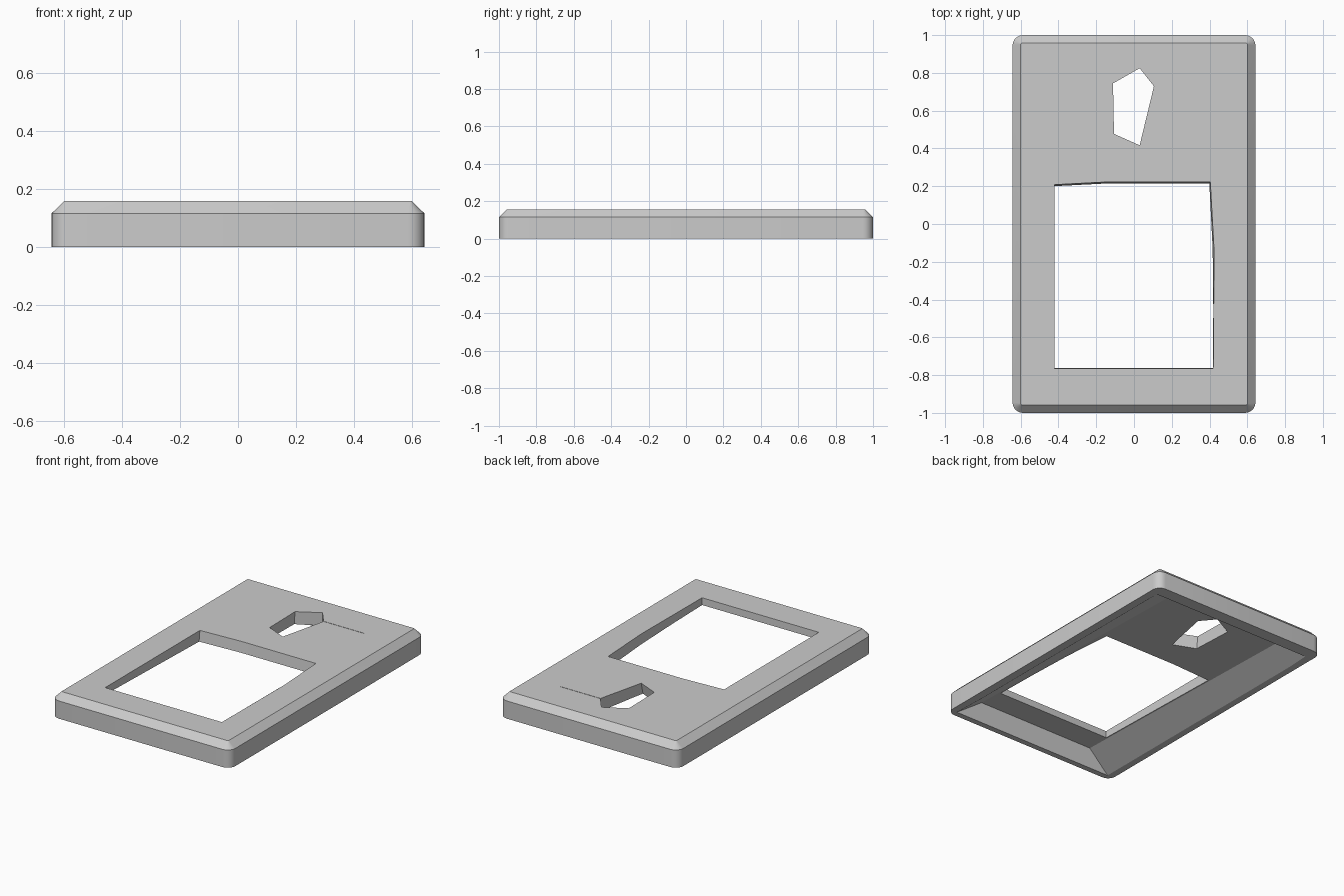
import bpy, bmesh, math

cube = bpy.data.objects.get("Cube")
if cube:
    bpy.data.objects.remove(cube, do_unlink=True)

grey = bpy.data.materials.new("plain grey")
grey.use_nodes = True
grey.diffuse_color = (0.6, 0.6, 0.6, 1)
grey.node_tree.nodes["Principled BSDF"].inputs["Base Color"].default_value = (0.6, 0.6, 0.6, 1)


def rounded_rect(hx, hy, radius, z, steps=6):
    """Counter-clockwise outline of a rounded rectangle at height z."""
    points = []
    for corner, (sx, sy) in enumerate([(1, 1), (-1, 1), (-1, -1), (1, -1)]):
        for i in range(steps + 1):
            a = math.pi / 2 * (corner + i / steps)
            points.append((sx * (hx - radius) + radius * math.cos(a),
                           sy * (hy - radius) + radius * math.sin(a), z))
    return points


def rect(hx, back, front, z_back, z_front):
    """Rectangle that may tilt from back to front."""
    return [(hx, back, z_back), (-hx, back, z_back), (-hx, front, z_front), (hx, front, z_front)]


def at(outline, z):
    return [(x, y, z) for x, y in outline]


def loft(name, sections):
    """Closed solid through sections with equal point counts."""
    bm = bmesh.new()
    rings = [[bm.verts.new(p) for p in section] for section in sections]
    for low, high in zip(rings, rings[1:]):
        for i in range(len(low)):
            j = (i + 1) % len(low)
            bm.faces.new((low[i], low[j], high[j], high[i]))
    bm.faces.new(rings[0][::-1])
    bm.faces.new(rings[-1])
    bmesh.ops.recalc_face_normals(bm, faces=bm.faces)
    mesh = bpy.data.meshes.new(name)
    bm.to_mesh(mesh)
    bm.free()
    mesh.materials.append(grey)
    obj = bpy.data.objects.new(name, mesh)
    bpy.context.collection.objects.link(obj)
    return obj


# Outer shell with rounded corners and a chamfered top
cover = loft("cover_plate", [
    rounded_rect(0.643, 1.0, 0.055, 0),
    rounded_rect(0.643, 1.0, 0.055, 0.115),
    rounded_rect(0.6, 0.957, 0.006, 0.157),
])

# Hollow underside: sloping long walls, ceiling rising towards the front
cavity = loft("cavity_cutter", [
    rect(0.612, 0.92, -0.965, -0.01, -0.01),
    rect(0.43, 0.9, -0.93, 0.07, 0.115),
])

# Large slightly irregular window
window = loft("window_cutter", [
    at([(-0.42, 0.195), (-0.42, -0.76), (0.415, -0.76), (0.41, -0.13), (0.395, 0.21), (-0.13, 0.21)], 0.04),
    at([(-0.42, 0.21), (-0.42, -0.765), (0.42, -0.765), (0.425, -0.13), (0.405, 0.225), (-0.13, 0.225)], 0.17),
])

# Five-sided hole, widening below towards the front
hole = loft("hole_cutter", [
    at([(0.03, 0.825), (-0.12, 0.745), (-0.115, 0.45), (0.03, 0.39), (0.105, 0.73)], 0.04),
    at([(0.03, 0.825), (-0.11, 0.745), (-0.105, 0.48), (0.03, 0.42), (0.105, 0.73)], 0.17),
])

# Hairline groove beside the hole
groove_outline = [(0.4, 0.731), (0.09, 0.731), (0.09, 0.728), (0.4, 0.728)]
groove = loft("groove_cutter", [at(groove_outline, 0.153), at(groove_outline, 0.17)])

bpy.ops.object.select_all(action='DESELECT')
bpy.context.view_layer.objects.active = cover
cover.select_set(True)
for cutter in (cavity, window, hole, groove):
    cutter.hide_render = True
    cut = cover.modifiers.new(cutter.name, 'BOOLEAN')
    cut.operation = 'DIFFERENCE'
    cut.solver = 'EXACT'
    cut.object = cutter
    bpy.ops.object.modifier_apply(modifier=cut.name)
    bpy.data.objects.remove(cutter, do_unlink=True)

bpy.ops.object.shade_smooth_by_angle(angle=math.radians(25))
